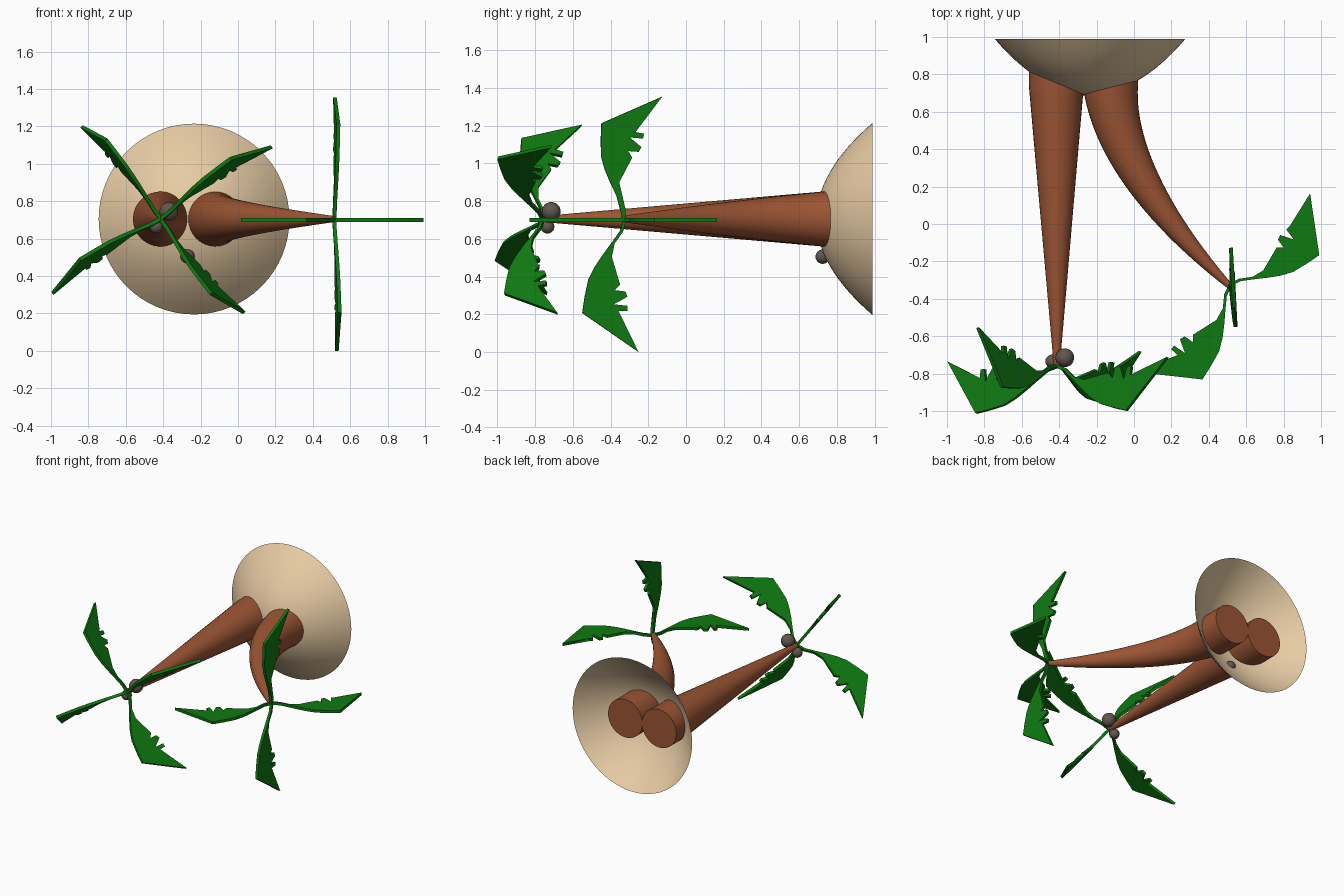
import bpy, bmesh, math
from mathutils import Vector

if "Cube" in bpy.data.objects:
    bpy.data.objects.remove(bpy.data.objects["Cube"])


def material(name, rgb):
    m = bpy.data.materials.new(name)
    m.diffuse_color = (*rgb, 1)
    m.use_nodes = True
    m.node_tree.nodes["Principled BSDF"].inputs["Base Color"].default_value = m.diffuse_color
    return m


SAND = material("sand", (0.80, 0.60, 0.37))
BARK = material("bark", (0.33, 0.09, 0.035))
LEAF = material("leaf", (0.005, 0.19, 0.006))
NUT = material("nut", (0.12, 0.095, 0.08))


def finish(bm, name, mat, angle=40):
    bmesh.ops.recalc_face_normals(bm, faces=bm.faces[:])
    me = bpy.data.meshes.new(name)
    bm.to_mesh(me)
    bm.free()
    me.materials.append(mat)
    ob = bpy.data.objects.new(name, me)
    bpy.context.collection.objects.link(ob)
    bpy.ops.object.select_all(action='DESELECT')
    ob.select_set(True)
    bpy.context.view_layer.objects.active = ob
    bpy.ops.object.shade_smooth_by_angle(angle=math.radians(angle))
    return ob


def loft(bm, rings):
    for a, b in zip(rings, rings[1:]):
        n = len(a)
        for i in range(n):
            j = (i + 1) % n
            bm.faces.new((a[i], a[j], b[j], b[i]))


# Open sand mound, a paraboloid bulging towards -y
def sand_mound(cx, cz, apex, k, radius, seg=64, steps=14):
    bm = bmesh.new()
    rings = []
    for s in range(1, steps + 1):
        r = radius * s / steps
        rings.append([bm.verts.new((cx + r * math.cos(2 * math.pi * i / seg), apex + k * r * r,
                                    cz + r * math.sin(2 * math.pi * i / seg))) for i in range(seg)])
    tip = bm.verts.new((cx, apex, cz))
    for i in range(seg):
        bm.faces.new((tip, rings[0][i], rings[0][(i + 1) % seg]))
    loft(bm, rings)
    return finish(bm, "sand_mound", SAND)


# Tapered trunk swept along a bezier in the xy plane, with a straight foot
def trunk(name, p, z, r0, r1, foot, seg=32, steps=24):
    p = [Vector((x, y, 0)) for x, y in p]
    pts = []
    for s in range(steps + 1):
        t = s / steps
        u = 1 - t
        pts.append(u**3 * p[0] + 3*u*u*t * p[1] + 3*u*t*t * p[2] + t**3 * p[3])
    lens = [0]
    for a, b in zip(pts, pts[1:]):
        lens.append(lens[-1] + (b - a).length)
    radii = [r0 + (r1 - r0) * l / lens[-1] for l in lens]
    pts.insert(0, Vector((p[0].x, foot, 0)))
    radii.insert(0, r0)
    bm = bmesh.new()
    rings = []
    for i, (c, r) in enumerate(zip(pts, radii)):
        t = (pts[min(i + 1, len(pts) - 1)] - pts[max(i - 1, 0)]).normalized()
        side = Vector((-t.y, t.x, 0))
        rings.append([bm.verts.new(c + Vector((0, 0, z)) + r * (
            math.cos(2 * math.pi * k / seg) * side + math.sin(2 * math.pi * k / seg) * Vector((0, 0, 1))))
            for k in range(seg)])
    loft(bm, rings)
    bm.faces.new(rings[0])
    bm.faces.new(rings[-1])
    return finish(bm, name, BARK)


# Frond outline: (distance outwards, droop towards the ground)
FROND = [(-0.01, -0.008), (0.06, -0.012), (0.13, -0.042), (0.20, -0.074), (0.27, -0.102),
         (0.34, -0.12), (0.43, -0.12), (0.515, -0.115), (0.65, 0.21), (0.465, 0.065),
         (0.455, 0.11), (0.43, 0.105), (0.437, 0.035), (0.385, 0.095), (0.36, 0.08),
         (0.365, 0.025), (0.33, 0.045), (0.27, 0.012), (0.20, -0.026), (0.13, -0.026),
         (0.06, 0.004), (-0.01, 0.008)]


# Flat frond: direction around the y axis, tilt in its own plane, slight roll
def frond(name, base, direction, tilt, roll, scale=1.0, thick=0.02):
    a, t, k = (math.radians(v) for v in (direction, tilt, roll))
    out = Vector((math.cos(a), 0, math.sin(a)))
    across = Vector((-math.sin(a), 0, math.cos(a)))
    down = Vector((0, 1, 0)) * math.cos(k) + across * math.sin(k)
    normal = out.cross(down)
    o_axis = out * math.cos(t) + down * math.sin(t)
    w_axis = down * math.cos(t) - out * math.sin(t)
    bm = bmesh.new()
    layers = [[bm.verts.new(Vector(base) + scale * (o * o_axis + w * w_axis) + normal * h)
               for o, w in FROND] for h in (-thick / 2, thick / 2)]
    loft(bm, layers)
    caps = [bm.faces.new(layer) for layer in layers]
    bmesh.ops.triangulate(bm, faces=caps)
    return finish(bm, name, LEAF, 25)


def coconut(name, loc, r):
    bm = bmesh.new()
    bmesh.ops.create_uvsphere(bm, u_segments=20, v_segments=12, radius=r)
    bmesh.ops.translate(bm, verts=bm.verts[:], vec=loc)
    return finish(bm, name, NUT)


sand_mound(-0.235, 0.705, 0.692, 1.145, 0.51)
trunk("straight_trunk", [(-0.415, 0.74), (-0.415, 0.25), (-0.413, -0.25), (-0.413, -0.76)],
      0.705, 0.147, 0.016, 0.92)
trunk("curved_trunk", [(-0.125, 0.74), (-0.11, 0.40), (0.14, 0.02), (0.515, -0.335)],
      0.705, 0.147, 0.016, 0.92)

# Crowns: direction, tilt, roll, scale
crowns = {
    "straight": ((-0.413, -0.76, 0.705), [(127, 0, 11, 1.0), (34, -14, -14, 1.04),
                                          (214, -16, 14, 1.03), (310, -11, 14, 0.99)]),
    "curved": ((0.515, -0.325, 0.70), [(0, 31, 0, 0.95), (180, -61, 0, 1.0),
                                       (88.5, -1, 4, 1.0), (271.5, -12, -4, 1.03)]),
}
for tree, (base, fronds) in crowns.items():
    for i, (d, t, k, s) in enumerate(fronds):
        frond(f"{tree}_palm_frond_{i + 1}", base, d, t, k, s)

# Coconuts: two in the crown, one fallen on the sand
coconut("coconut_large", (-0.37, -0.715, 0.745), 0.05)
coconut("coconut_small", (-0.437, -0.735, 0.665), 0.037)
coconut("coconut_fallen", (-0.27, 0.725, 0.505), 0.038)
